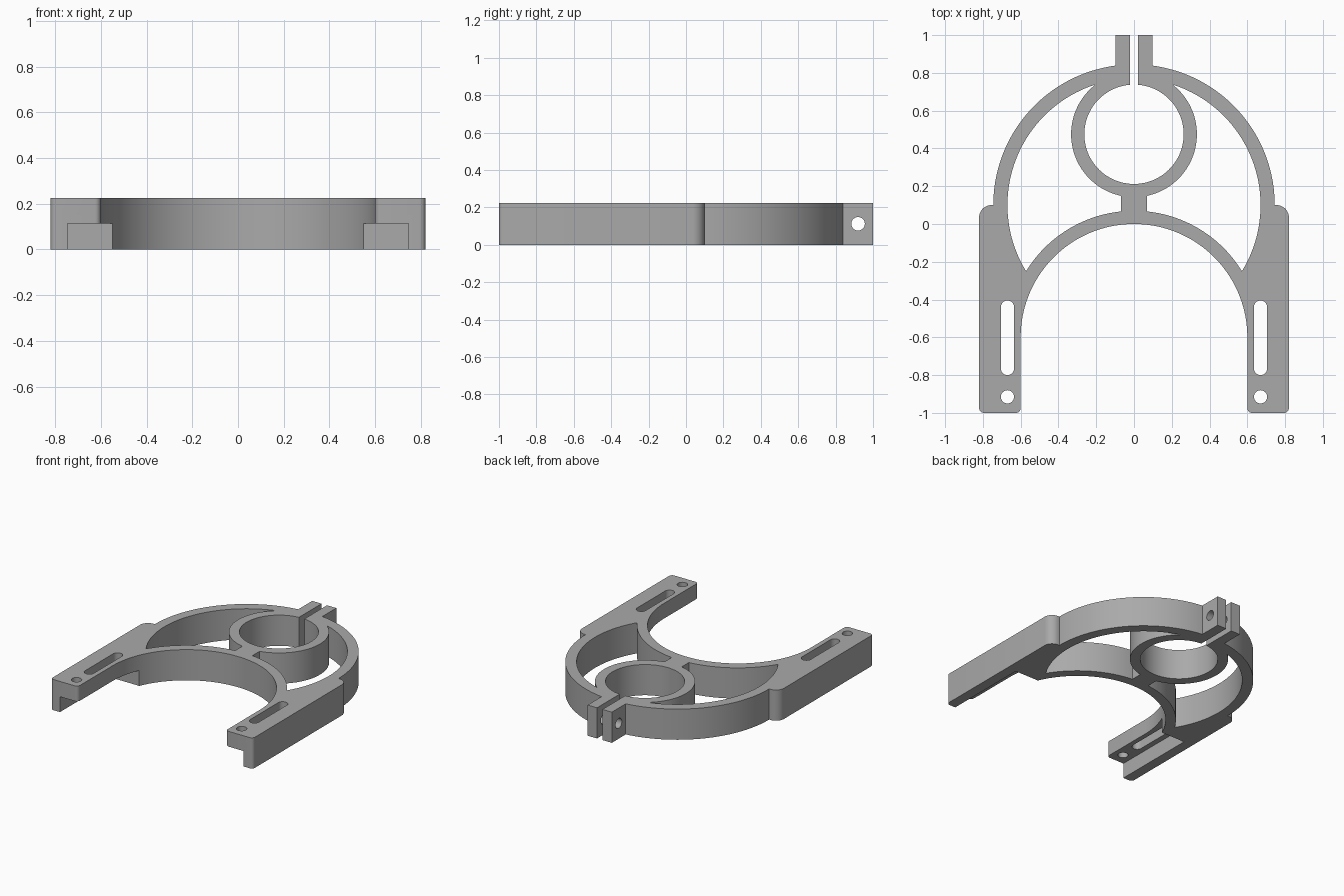
import bpy, bmesh, math
from mathutils import Vector

cube = bpy.data.objects.get("Cube")
if cube:
    bpy.data.objects.remove(cube, do_unlink=True)

H = 0.225                                   # body thickness
ARCH_Y, ARCH_IN, BAND = -0.6, 0.6, 0.67     # front arch; shared window radius
HOOP_Y, HOOP_OUT = 0.1, 0.745               # large hoop
RING_Y, RING_IN, RING_OUT = 0.475, 0.263, 0.333
GAP, TAB, WEB = 0.022, 0.098, 0.07          # half widths
LEG_IN, LEG_OUT, SLOT_X = 0.6, 0.82, 0.67

grey = bpy.data.materials.new("plain grey")
grey.use_nodes = True
colour = (0.4, 0.4, 0.4, 1)
grey.diffuse_color = colour
grey.node_tree.nodes["Principled BSDF"].inputs["Base Color"].default_value = colour


def arc(cx, cy, r, a, b, n):
    """Points on a circle from angle a to b, in radians."""
    return [(cx + r * math.cos(a + (b - a) * i / n),
             cy + r * math.sin(a + (b - a) * i / n)) for i in range(n + 1)]


def prism(name, pts, z0, z1):
    """Closed profile extruded upwards."""
    bm = bmesh.new()
    face = bm.faces.new([bm.verts.new((x, y, z0)) for x, y in pts])
    top = bmesh.ops.extrude_face_region(bm, geom=[face])["geom"]
    bmesh.ops.translate(bm, vec=Vector((0, 0, z1 - z0)),
                        verts=[g for g in top if isinstance(g, bmesh.types.BMVert)])
    bmesh.ops.recalc_face_normals(bm, faces=bm.faces)
    mesh = bpy.data.meshes.new(name)
    bm.to_mesh(mesh)
    bm.free()
    obj = bpy.data.objects.new(name, mesh)
    bpy.context.collection.objects.link(obj)
    obj.data.materials.append(grey)
    return obj


def box(x0, x1, y0, y1):
    return [(x0, y0), (x1, y0), (x1, y1), (x0, y1)]


def slot(x, y0, y1, r):
    return arc(x, y1, r, 0, math.pi, 16) + arc(x, y0, r, math.pi, 2 * math.pi, 16)


# Right half of the outline, from the clamp bore round to the arch crown
q = math.pi / 2
c, e = 0.065, 0.025                         # shoulder and foot rounding
half = arc(0, RING_Y, RING_IN, -q, math.acos(GAP / RING_IN), 48)
half += [(GAP, 1), (TAB, 1)]
half += arc(0, HOOP_Y, HOOP_OUT, math.acos(TAB / HOOP_OUT), 0, 48)
half += arc(LEG_OUT - c, HOOP_Y - c, c, q, 0, 10)
half += arc(LEG_OUT - e, e - 1, e, 0, -q, 6)
half += arc(LEG_IN + e, e - 1, e, -q, -2 * q, 6)
half += arc(0, ARCH_Y, ARCH_IN, 0, q, 56)
half[0], half[-1] = (0, RING_Y - RING_IN), (0, ARCH_Y + ARCH_IN)
outline = half + [(-x, y) for x, y in reversed(half[1:-1])]
body = prism("clamp_bracket", outline, 0, H)

# Crescent window between arch, hoop and clamp ring
low_y = (HOOP_Y + ARCH_Y) / 2
low = math.asin((low_y - ARCH_Y) / BAND)
d = RING_Y - HOOP_Y
high_y = HOOP_Y + (d * d + BAND ** 2 - RING_OUT ** 2) / (2 * d)
window = arc(0, ARCH_Y, BAND, math.acos(WEB / BAND), low, 32)
window += arc(0, HOOP_Y, BAND, -math.asin((HOOP_Y - low_y) / BAND),
              math.asin((high_y - HOOP_Y) / BAND), 56)[1:]
window += arc(0, RING_Y, RING_OUT, math.asin((high_y - RING_Y) / RING_OUT),
              -math.acos(WEB / RING_OUT), 48)[1:]

cutters = []
for side, s in (("left", 1), ("right", -1)):
    for part, pts, z0, z1 in (
            ("window", window, -0.1, H + 0.1),
            ("leg_slot", slot(SLOT_X, -0.765, -0.44, 0.035), -0.1, H + 0.1),
            ("leg_hole", arc(SLOT_X, -0.915, 0.035, 0, 4 * q, 32)[:-1], -0.1, H + 0.1),
            ("leg_rebate", box(0.4, 0.745, -1.1, -0.36), -0.1, 0.113)):
        cutters.append(prism(f"{side}_{part}_cutter",
                             [(s * x, y) for x, y in pts], z0, z1))

# Cross bolt hole through both clamp tabs
bolt = prism("bolt_hole_cutter", arc(0, 0, 0.036, 0, 4 * q, 32)[:-1], -0.3, 0.3)
bolt.rotation_euler = (0, q, 0)
bolt.location = (0, 0.92, H / 2)
cutters.append(bolt)

bpy.context.view_layer.objects.active = body
for cutter in cutters:
    mod = body.modifiers.new(cutter.name, 'BOOLEAN')
    mod.operation, mod.solver, mod.object = 'DIFFERENCE', 'EXACT', cutter
    bpy.ops.object.modifier_apply(modifier=mod.name)
for cutter in cutters:
    bpy.data.objects.remove(cutter, do_unlink=True)

bpy.ops.object.select_all(action='DESELECT')
body.select_set(True)
bpy.ops.object.shade_smooth_by_angle(angle=math.radians(30))
